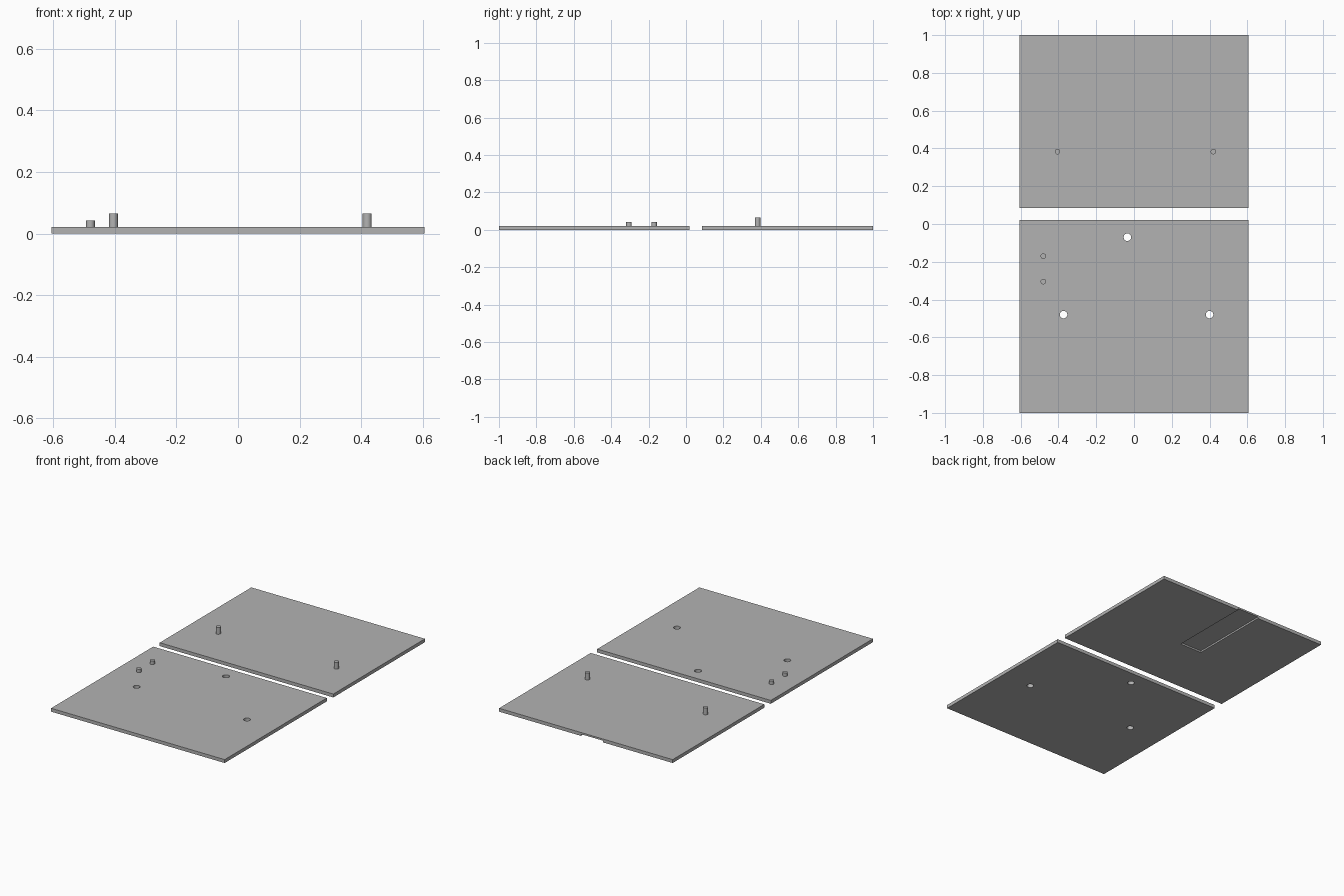
import bpy

if "Cube" in bpy.data.objects:
    bpy.data.objects.remove(bpy.data.objects["Cube"])

T = 0.0215   # sheet thickness
W = 1.214    # sheet width

grey = bpy.data.materials.new("grey")
grey.diffuse_color = (0.45, 0.45, 0.45, 1)
grey.use_nodes = True
grey.node_tree.nodes["Principled BSDF"].inputs["Base Color"].default_value = grey.diffuse_color


def box(name, x0, x1, y0, y1, z0, z1):
    bpy.ops.mesh.primitive_cube_add(
        size=1, location=((x0 + x1) / 2, (y0 + y1) / 2, (z0 + z1) / 2))
    o = bpy.context.object
    o.name = name
    o.scale = (x1 - x0, y1 - y0, z1 - z0)
    bpy.ops.object.transform_apply(location=False, rotation=False, scale=True)
    o.data.materials.append(grey)
    return o


def rod(name, x, y, r, z0, z1):
    bpy.ops.mesh.primitive_cylinder_add(
        vertices=32, radius=r, depth=z1 - z0, location=(x, y, (z0 + z1) / 2))
    o = bpy.context.object
    o.name = name
    o.data.materials.append(grey)
    bpy.ops.object.shade_smooth_by_angle()
    return o


def cut(target, cutter):
    m = target.modifiers.new("cut", 'BOOLEAN')
    m.operation, m.solver, m.object = 'DIFFERENCE', 'EXACT', cutter
    bpy.context.view_layer.objects.active = target
    bpy.ops.object.modifier_apply(modifier=m.name)
    bpy.data.objects.remove(cutter)


# Front sheet with three drilled holes
front = box("front_plate", -W / 2, W / 2, -1, 0.02, 0, T)
for x, y in ((-0.035, -0.07), (-0.373, -0.48), (0.40, -0.48)):
    cut(front, rod("hole_cutter", x, y, 0.02, -0.05, 0.1))

# Back sheet with a shallow slot underneath, open at the back edge
back = box("back_plate", -W / 2, W / 2, 0.085, 1, 0, T)
cut(back, box("slot_cutter", -0.12, 0.035, 0.473, 1.1, -0.05, T / 2))

# Short pins on the front sheet, tall pins on the back sheet
for i, y in enumerate((-0.17, -0.305)):
    rod(f"short_pin_{i + 1}", -0.48, y, 0.0145, T, 2 * T)
for i, x in enumerate((-0.405, 0.42)):
    rod(f"tall_pin_{i + 1}", x, 0.383, 0.0145, T, 3 * T)
